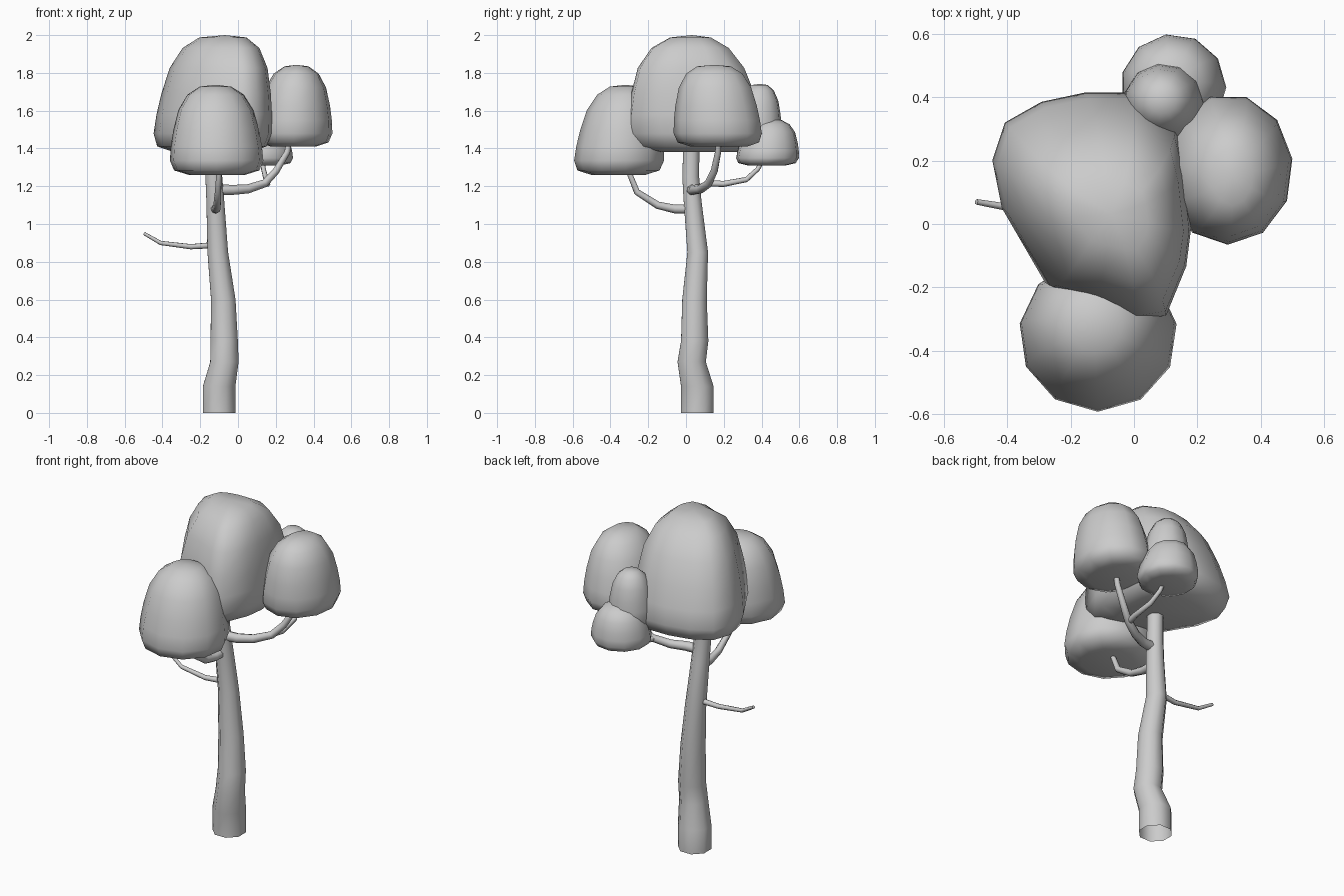
import bpy, bmesh, math
from mathutils import Vector

if "Cube" in bpy.data.objects:
    bpy.data.objects.remove(bpy.data.objects["Cube"])


def finish(name, rings, cap_start, cap_end, angle):
    # Skin a stack of equal-sized rings; a cap may be a pole point or None
    bm = bmesh.new()
    loops = [[bm.verts.new(p) for p in ring] for ring in rings]
    n = len(loops[0])
    for a, b in zip(loops, loops[1:]):
        for i in range(n):
            j = (i + 1) % n
            bm.faces.new((a[i], a[j], b[j], b[i]))
    for pole, ring in ((cap_start, loops[0]), (cap_end, loops[-1])):
        if pole is not None:
            v = bm.verts.new(pole)
            for i in range(n):
                bm.faces.new((ring[i], ring[(i + 1) % n], v))
    bmesh.ops.recalc_face_normals(bm, faces=bm.faces)
    me = bpy.data.meshes.new(name)
    bm.to_mesh(me)
    bm.free()
    ob = bpy.data.objects.new(name, me)
    bpy.context.collection.objects.link(ob)
    bpy.ops.object.select_all(action='DESELECT')
    bpy.context.view_layer.objects.active = ob
    ob.select_set(True)
    bpy.ops.object.shade_smooth_by_angle(angle=math.radians(angle))
    return ob


def branch(name, pts, r0, r1, sides=7):
    # Tapered tube along a path with a parallel-transported frame
    pts = [Vector(p) for p in pts]
    rings, u, prev = [], None, None
    for i, p in enumerate(pts):
        t = (pts[min(i + 1, len(pts) - 1)] - pts[max(i - 1, 0)]).normalized()
        if u is None:
            u = t.orthogonal().normalized()
        else:
            u = prev.rotation_difference(t) @ u
        prev, v = t, t.cross(u)
        r = r0 + (r1 - r0) * i / (len(pts) - 1)
        rings.append([p + r * (math.cos(a) * u + math.sin(a) * v)
                      for a in (2 * math.pi * k / sides for k in range(sides))])
    return finish(name, rings, None, pts[-1], 60)


# (radius, height) of a foliage dome, both from 0 to 1
DOME = [(.55, .0), (.9, .05), (1, .16), (.97, .32), (.9, .5),
        (.77, .72), (.55, .89), (.28, .98)]


def foliage(name, outline, centre, top, z0, z1, px=.85, py=.85):
    # px and py below 1 make the dome fuller along that axis
    c, t = Vector(centre), Vector(top)
    rings = []
    for r, h in DOME:
        mid = c.lerp(t, h)
        rings.append([(mid.x + (x - c.x) * r ** px, mid.y + (y - c.y) * r ** py,
                       z0 + (z1 - z0) * h) for x, y in outline])
    return finish(name, rings, (c.x, c.y, z0), (t.x, t.y, z1), 60)


def oval(cx, cy, rx, ry, n=11, turn=0.0):
    return [(cx + rx * math.cos(2 * math.pi * k / n + turn),
             cy + ry * math.sin(2 * math.pi * k / n + turn)) for k in range(n)]


# Trunk: (x, y, z, radius)
TRUNK = [(-.10, .06, 0, .093), (-.10, .06, .14, .093), (-.072, .03, .27, .081),
         (-.073, .046, .38, .078), (-.078, .045, .6, .070),
         (-.107, .062, .85, .059), (-.12, .035, 1.12, .051),
         (-.128, .025, 1.25, .048), (-.128, .03, 1.5, .045)]
finish("trunk", [[(x + r * math.cos(a), y + r * math.sin(a), z)
                  for a in (2 * math.pi * k / 8 + .4 for k in range(8))]
                 for x, y, z, r in TRUNK], None, TRUNK[-1][:3], 60)

# Branches
branch("left_twig", [(-.11, .06, .89), (-.25, .05, .88), (-.41, .055, .90),
                     (-.497, .07, .95)], .017, .009)
branch("front_branch", [(-.12, .03, 1.08), (-.115, -.06, 1.08), (-.11, -.15, 1.10),
                        (-.105, -.26, 1.17), (-.10, -.30, 1.27),
                        (-.10, -.32, 1.36)], .027, .011)
branch("right_branch", [(-.11, .03, 1.18), (-.03, .04, 1.18), (.05, .075, 1.185),
                        (.14, .12, 1.215), (.20, .15, 1.28), (.26, .17, 1.38),
                        (.28, .175, 1.48)], .030, .014)
branch("back_branch", [(.13, .11, 1.215), (.155, .20, 1.212), (.15, .32, 1.235),
                       (.135, .38, 1.29), (.125, .43, 1.38)], .018, .011)

# Main foliage has a rounded triangular plan
MAIN = [(-.455, .21), (-.425, .06), (-.28, -.19), (-.15, -.23), (-.01, -.297),
        (.09, -.28), (.155, -.12), (.17, .0), (.15, .20), (.12, .33),
        (-.02, .425), (-.16, .425), (-.30, .395), (-.415, .33)]
foliage("main_foliage", MAIN, (-.12, .09), (-.07, .03), 1.38, 2.0, .72, .95)

# Smaller foliage clumps
foliage("front_foliage", oval(-.112, -.355, .25, .243, 11, .14), (-.112, -.355),
        (-.12, -.32), 1.26, 1.737)
foliage("right_foliage", oval(.293, .177, .206, .238, 11, .14), (.293, .177),
        (.31, .15), 1.41, 1.843, .9, .75)
foliage("back_lower_foliage", oval(.125, .428, .167, .168), (.125, .428),
        (.12, .45), 1.31, 1.555, .85, .85)
foliage("back_upper_foliage", oval(.095, .38, .127, .127), (.095, .38),
        (.09, .39), 1.43, 1.742)
